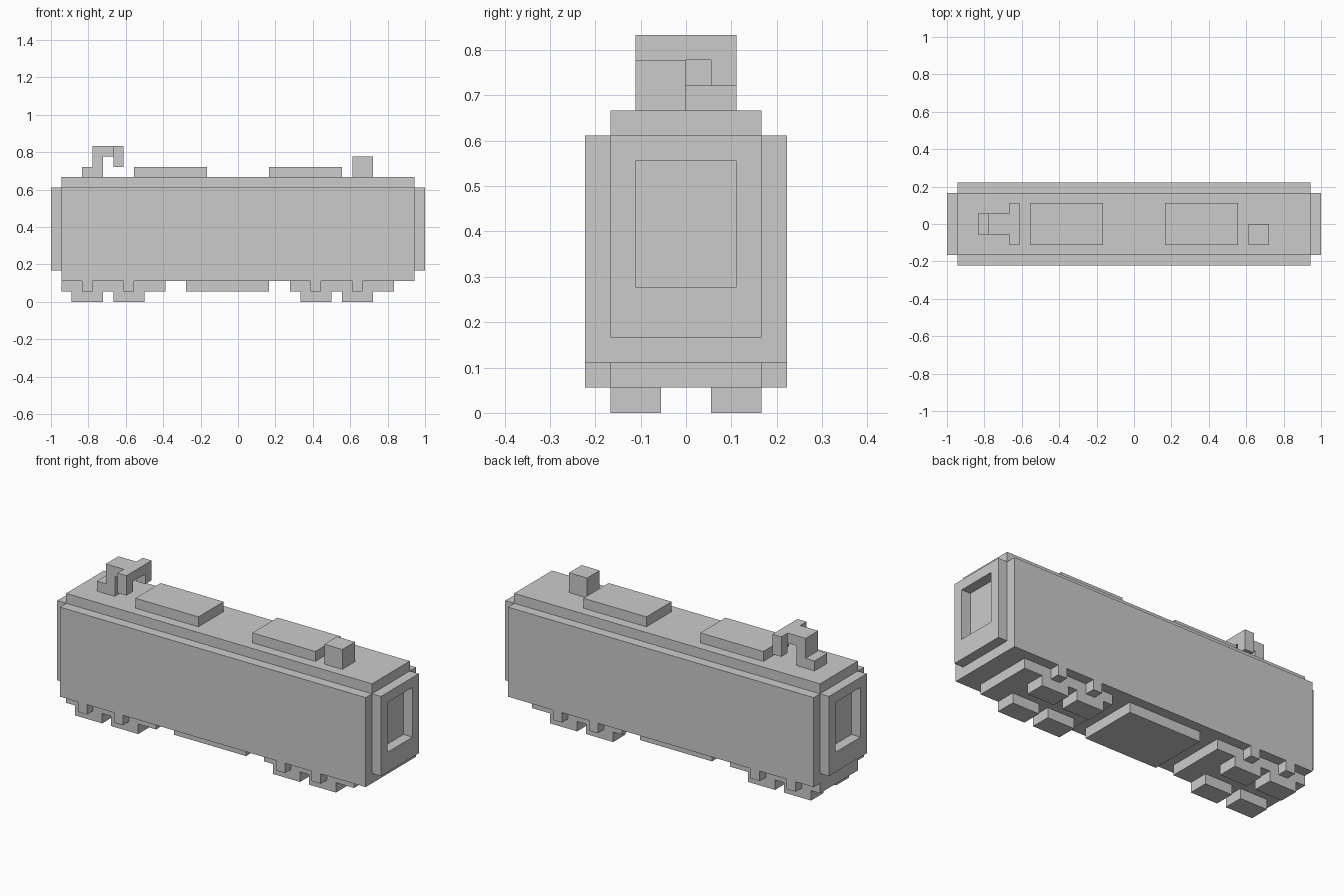
import bpy, bmesh
from mathutils import Matrix, Vector

if "Cube" in bpy.data.objects:
    bpy.data.objects.remove(bpy.data.objects["Cube"])

U = 1 / 18  # block size: the carriage is 36 blocks long


def part(name, *boxes):
    """One object made of boxes, each (x0, x1, y0, y1, z0, z1) in blocks."""
    bm = bmesh.new()
    for x0, x1, y0, y1, z0, z1 in boxes:
        centre = Vector((x0 + x1, y0 + y1, z0 + z1)) * U / 2
        size = Vector((x1 - x0, y1 - y0, z1 - z0)) * U
        bmesh.ops.create_cube(bm, size=1.0,
                              matrix=Matrix.Translation(centre) @ Matrix.Diagonal(size).to_4x4())
    mesh = bpy.data.meshes.new(name)
    bm.to_mesh(mesh)
    bm.free()
    obj = bpy.data.objects.new(name, mesh)
    bpy.context.collection.objects.link(obj)
    return obj


# Carriage shell
part("body", (-17, 17, -4, 4, 2, 11))
part("roof", (-17, 17, -3, 3, 11, 12))

# Gangway frames around the recessed end doors
for name, x in (("left", -18), ("right", 17)):
    part(name + "_gangway",
         (x, x + 1, -3, -2, 3, 11),
         (x, x + 1, 2, 3, 3, 11),
         (x, x + 1, -2, 2, 3, 5),
         (x, x + 1, -2, 2, 10, 11))

# Roof equipment
part("left_roof_unit", (-10, -3, -2, 2, 12, 13))
part("right_roof_unit", (3, 10, -2, 2, 12, 13))
part("roof_box", (11, 13, -2, 0, 12, 14))

# Current collector: foot, upright, arm and a head with drooping ends
part("current_collector",
     (-15, -13, -1, 1, 12, 13),
     (-14, -13, -1, 1, 13, 14),
     (-14, -12, -1, 1, 14, 15),
     (-12, -11, -2, 2, 14, 15),
     (-12, -11, -2, -1, 13, 14),
     (-12, -11, 1, 2, 13, 14))

# Equipment case under the floor
part("underfloor_case", (-5, 3, -3, 3, 1, 2))

# Bogies: frame, wheels and axle boxes
for name, x in (("left", -17), ("right", 5)):
    part(name + "_bogie_frame", (x, x + 10, -3, 3, 1, 2))
    part(name + "_wheels", *[(x + a, x + a + 3, y, y + 2, 0, 1)
                             for a in (1, 5) for y in (-3, 1)])
    part(name + "_axle_boxes", *[(x + a, x + a + 1, y, y + 1, 1, 2)
                                 for a in (2, 6) for y in (-4, 3)])
